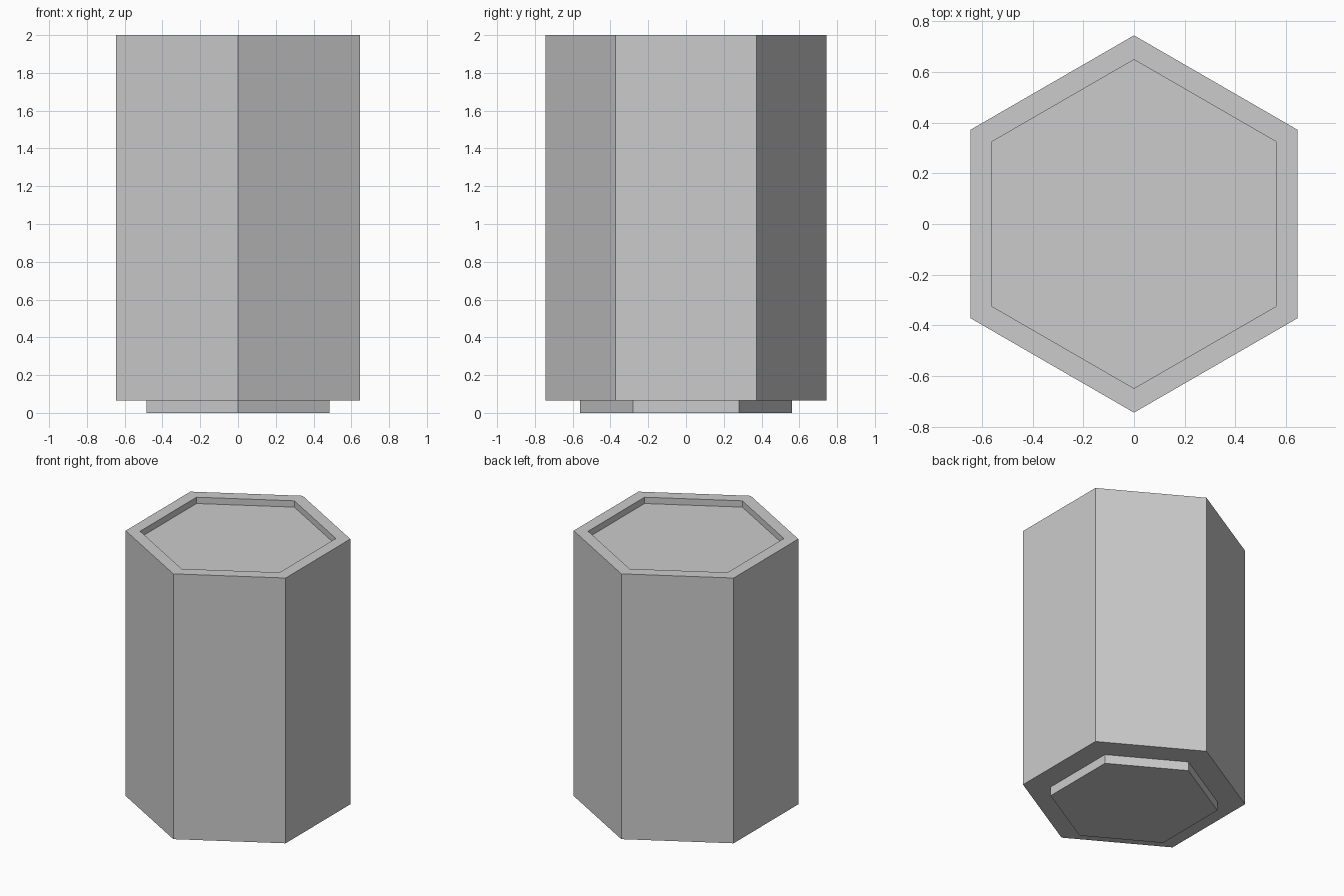
import bpy, bmesh
from math import cos, sin, pi

if "Cube" in bpy.data.objects:
    bpy.data.objects.remove(bpy.data.objects["Cube"])

SIDES = 6
# (corner radius, height) from the foot, up the wall, over the rim, into the recess
PROFILE = [(0.56, 0.0), (0.56, 0.066), (0.745, 0.066),
           (0.745, 2.0), (0.649, 2.0), (0.649, 1.954)]

bm = bmesh.new()


def ring(radius, z):
    """Hexagon with corners pointing along +y and -y."""
    return [bm.verts.new((radius * cos(pi / 2 + 2 * pi * i / SIDES),
                          radius * sin(pi / 2 + 2 * pi * i / SIDES), z))
            for i in range(SIDES)]


rings = [ring(r, z) for r, z in PROFILE]

# Walls, ledge and rim between neighbouring rings
for low, high in zip(rings, rings[1:]):
    for i in range(SIDES):
        j = (i + 1) % SIDES
        bm.faces.new((low[i], low[j], high[j], high[i]))

# Underside of the foot and floor of the recess
bm.faces.new(rings[0][::-1])
bm.faces.new(rings[-1])
bmesh.ops.recalc_face_normals(bm, faces=bm.faces)

mesh = bpy.data.meshes.new("hexagonal_column")
bm.to_mesh(mesh)
bm.free()
column = bpy.data.objects.new("hexagonal_column", mesh)
bpy.context.collection.objects.link(column)
